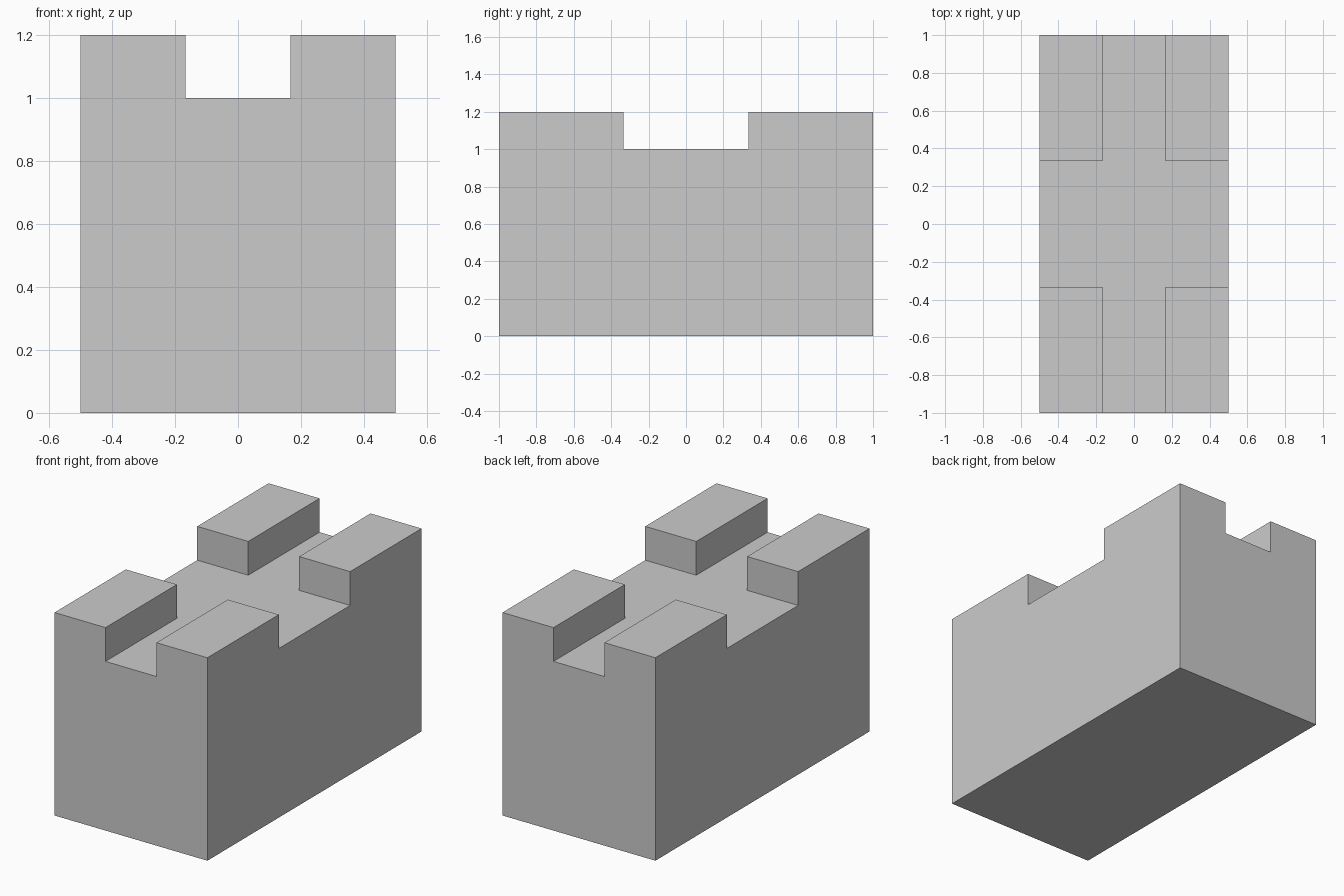
import bpy, bmesh
from mathutils import Vector, Matrix

if "Cube" in bpy.data.objects:
    bpy.data.objects.remove(bpy.data.objects["Cube"])

BODY_H, POST_H = 1.0, 0.2
PIT_DEPTH, POCKET_DEPTH = 0.1, 0.076

bm = bmesh.new()


def top_faces(test):
    """Upward faces at body height whose centre passes the test."""
    found = []
    for f in bm.faces:
        c = f.calc_center_median()
        if f.normal.z > 0.9 and abs(c.z - BODY_H) < 1e-4 and test(c):
            found.append(f)
    return found


def cut(faces, co, axis):
    """Slice only the given faces with a plane."""
    geom = set(faces)
    for f in faces:
        geom.update(f.edges)
        geom.update(f.verts)
    bmesh.ops.bisect_plane(bm, geom=list(geom), plane_co=co, plane_no=axis)
    bm.normal_update()


def push(faces, dz):
    """Extrude a region vertically and return its moved faces."""
    out = bmesh.ops.extrude_face_region(bm, geom=faces)["geom"]
    verts = [g for g in out if isinstance(g, bmesh.types.BMVert)]
    bmesh.ops.translate(bm, verts=verts, vec=(0, 0, dz))
    bm.normal_update()
    return [g for g in out if isinstance(g, bmesh.types.BMFace)]


# Main block
bmesh.ops.create_cube(bm, size=1, matrix=Matrix.Translation((0, 0, BODY_H / 2))
                      @ Matrix.Diagonal((1, 2, BODY_H, 1)))
bm.normal_update()

# Divide the top into posts, crossing channels and central pit
for s in (-1, 1):
    cut(top_faces(lambda c: True), (s / 6, 0, 0), (1, 0, 0))
for s in (-1, 1):
    cut(top_faces(lambda c: True), (0, s / 3, 0), (0, 1, 0))
for s in (-1, 1):
    cut(top_faces(lambda c: abs(c.x) < 0.1), (0, s * 2 / 3, 0), (0, 1, 0))

# Sunken pit along the middle channel
push(top_faces(lambda c: abs(c.x) < 0.1 and abs(c.y) < 2 / 3), -PIT_DEPTH)

# Corner posts, each with a half-size rectangular pocket
for sx in (-1, 1):
    for sy in (-1, 1):
        corner = top_faces(lambda c: c.x * sx > 0.2 and c.y * sy > 0.4)
        post_top = push(corner, POST_H)
        bmesh.ops.inset_region(bm, faces=post_top, thickness=0.02)
        centre = Vector((sx / 3, sy * 2 / 3, BODY_H + POST_H))
        for v in post_top[0].verts:
            v.co.x = centre.x + (1 / 12 if v.co.x > centre.x else -1 / 12)
            v.co.y = centre.y + (1 / 6 if v.co.y > centre.y else -1 / 6)
        push(post_top, -POCKET_DEPTH)

bmesh.ops.recalc_face_normals(bm, faces=bm.faces[:])
mesh = bpy.data.meshes.new("notched_block")
bm.to_mesh(mesh)
bm.free()
block = bpy.data.objects.new("notched_block", mesh)
bpy.context.collection.objects.link(block)
